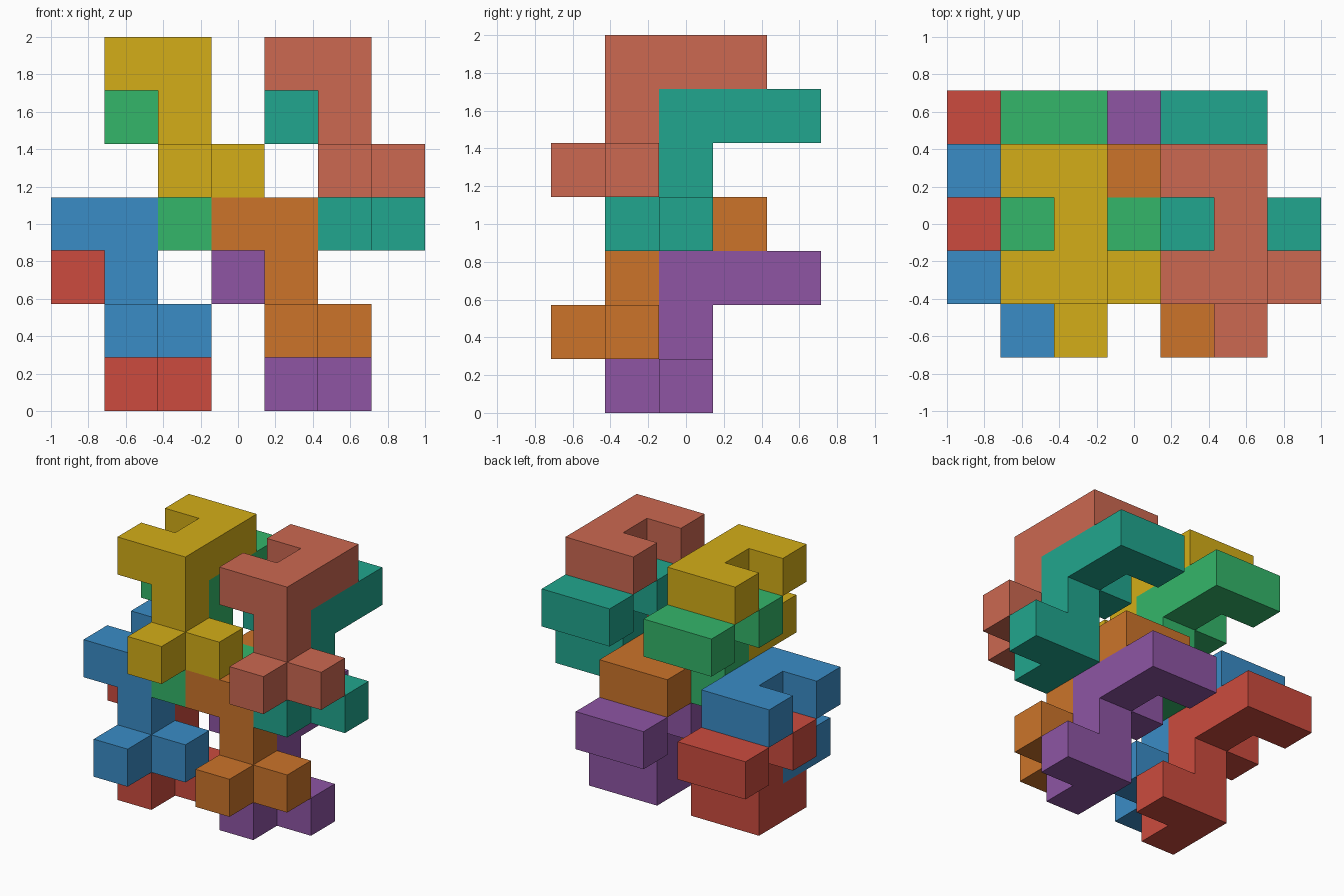
import bpy, bmesh
from mathutils import Vector

if "Cube" in bpy.data.objects:
    bpy.data.objects.remove(bpy.data.objects["Cube"])

U = 2 / 7  # edge of one cube cell

# One puzzle piece as cells: C-shaped top, one-cell neck, three-cell foot
PIECE = [(0, 1, 2), (1, 1, 2), (1, 2, 2), (1, 3, 2), (0, 3, 2),
         (1, 1, 1),
         (1, 1, 0), (2, 1, 0), (1, 0, 0)]


def srgb(h):
    def lin(v):
        return v / 12.92 if v <= 0.04045 else ((v + 0.055) / 1.055) ** 2.4
    return [lin(int(h[i:i + 2], 16) / 255) for i in (0, 2, 4)] + [1]


def add_piece(name, offset, colour):
    cells = {tuple(a + b for a, b in zip(c, offset)) for c in PIECE}
    origin = Vector((-3.5, -2.5, 0))
    bm = bmesh.new()
    # Outer skin: one quad per cell side that has no neighbour
    for c in cells:
        for axis in range(3):
            for side in (0, 1):
                n = list(c)
                n[axis] += 2 * side - 1
                if tuple(n) in cells:
                    continue
                quad = []
                for a, b in ((0, 0), (1, 0), (1, 1), (0, 1)):
                    p = Vector(c)
                    p[axis] += side
                    p[(axis + 1) % 3] += a
                    p[(axis + 2) % 3] += b
                    quad.append(bm.verts.new((p + origin) * U))
                bm.faces.new(quad if side else quad[::-1])
    bmesh.ops.remove_doubles(bm, verts=bm.verts, dist=1e-4)
    bmesh.ops.dissolve_limit(bm, angle_limit=0.02, verts=bm.verts, edges=bm.edges)
    mesh = bpy.data.meshes.new(name)
    bm.to_mesh(mesh)
    bm.free()
    mat = bpy.data.materials.new(name)
    mat.diffuse_color = srgb(colour)
    mat.use_nodes = True
    mat.node_tree.nodes["Principled BSDF"].inputs["Base Color"].default_value = mat.diffuse_color
    mesh.materials.append(mat)
    bpy.context.collection.objects.link(bpy.data.objects.new(name, mesh))


# Four nested pairs: an upper piece and its partner one cell back and down
PAIRS = [((0, 0, 1), "blue", "3A8CC6", "red", "CC4B3E"),
         ((3, 0, 1), "orange", "CC742A", "purple", "8E55A4"),
         ((1, 0, 4), "yellow", "D4AE18", "green", "34B66A"),
         ((4, 0, 4), "coral", "CC6851", "teal", "21A68E")]
for (x, y, z), up, up_col, low, low_col in PAIRS:
    add_piece(up + "_piece", (x, y, z), up_col)
    add_piece(low + "_piece", (x, y + 1, z - 1), low_col)
